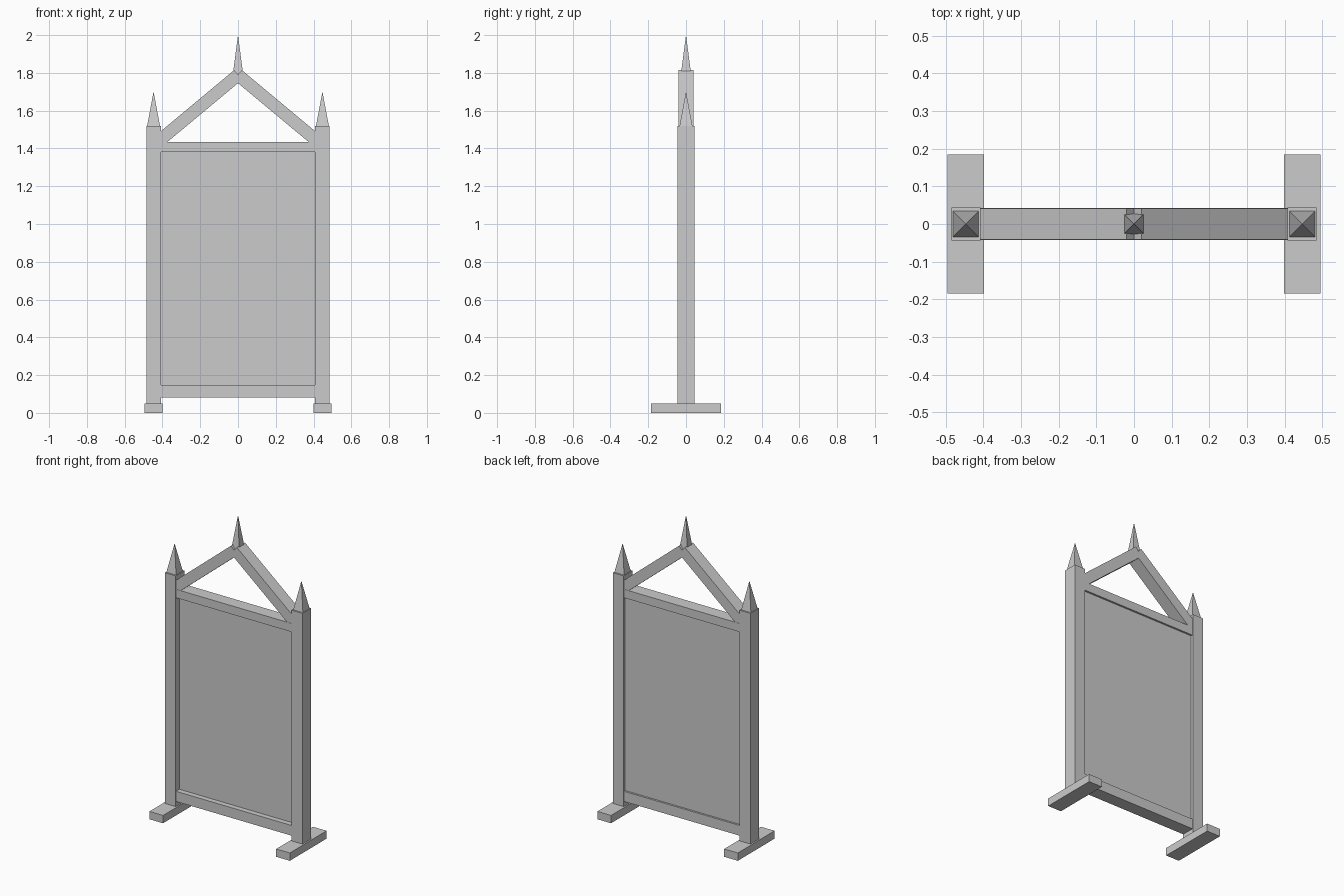
import bpy
import math
from mathutils import Matrix, Vector

if "Cube" in bpy.data.objects:
    bpy.data.objects.remove(bpy.data.objects["Cube"])

grey = bpy.data.materials.new("plain grey")
grey.diffuse_color = (0.6, 0.6, 0.6, 1)
grey.use_nodes = True
grey.node_tree.nodes["Principled BSDF"].inputs["Base Color"].default_value = grey.diffuse_color


def add_mesh(name, verts, faces):
    mesh = bpy.data.meshes.new(name)
    mesh.from_pydata(verts, [], faces)
    mesh.materials.append(grey)
    obj = bpy.data.objects.new(name, mesh)
    bpy.context.collection.objects.link(obj)
    return obj


def box(name, lo, hi, matrix=None):
    verts = [Vector((x, y, z)) for z in (lo[2], hi[2])
             for x, y in ((lo[0], lo[1]), (hi[0], lo[1]), (hi[0], hi[1]), (lo[0], hi[1]))]
    if matrix:
        verts = [matrix @ v for v in verts]
    faces = [(3, 2, 1, 0), (4, 5, 6, 7)]
    faces += [(i, (i + 1) % 4, (i + 1) % 4 + 4, i + 4) for i in range(4)]
    return add_mesh(name, verts, faces)


def spike(name, x, base, tip, half):
    verts = [(x - half, -half, base), (x + half, -half, base),
             (x + half, half, base), (x - half, half, base), (x, 0, tip)]
    return add_mesh(name, verts, [(3, 2, 1, 0)] + [(i, (i + 1) % 4, 4) for i in range(4)])


# Feet, posts, post finials and gable rafters on both sides
pitch = math.radians(39.8)
for side, s in (("left", -1), ("right", 1)):
    cx = s * 0.447
    box(side + "_foot", (cx - 0.048, -0.185, 0), (cx + 0.048, 0.185, 0.05))
    box(side + "_post", (cx - 0.0385, -0.044, 0.05), (cx + 0.0385, 0.044, 1.52))
    spike(side + "_post_finial", cx, 1.52, 1.70, 0.034)
    # square-ended rafter running down from its upper corner near the apex
    turn = pitch if s > 0 else -pitch
    place = Matrix.Translation((s * 0.02, 0, 1.815)) @ Matrix.Rotation(turn, 4, 'Y')
    x0, x1 = sorted((0, s * 0.545))
    box(side + "_rafter", (x0, -0.041, -0.066), (x1, 0.041, 0), place)

# Rails between the posts
box("bottom_rail", (-0.42, -0.042, 0.082), (0.42, 0.042, 0.147))
box("top_rail", (-0.42, -0.042, 1.38), (0.42, 0.042, 1.434))

# Board, set deeper on the front than on the back
box("board_panel", (-0.415, -0.008, 0.14), (0.415, 0.03, 1.385))

# Apex finial
spike("apex_finial", 0, 1.78, 2.0, 0.029)
